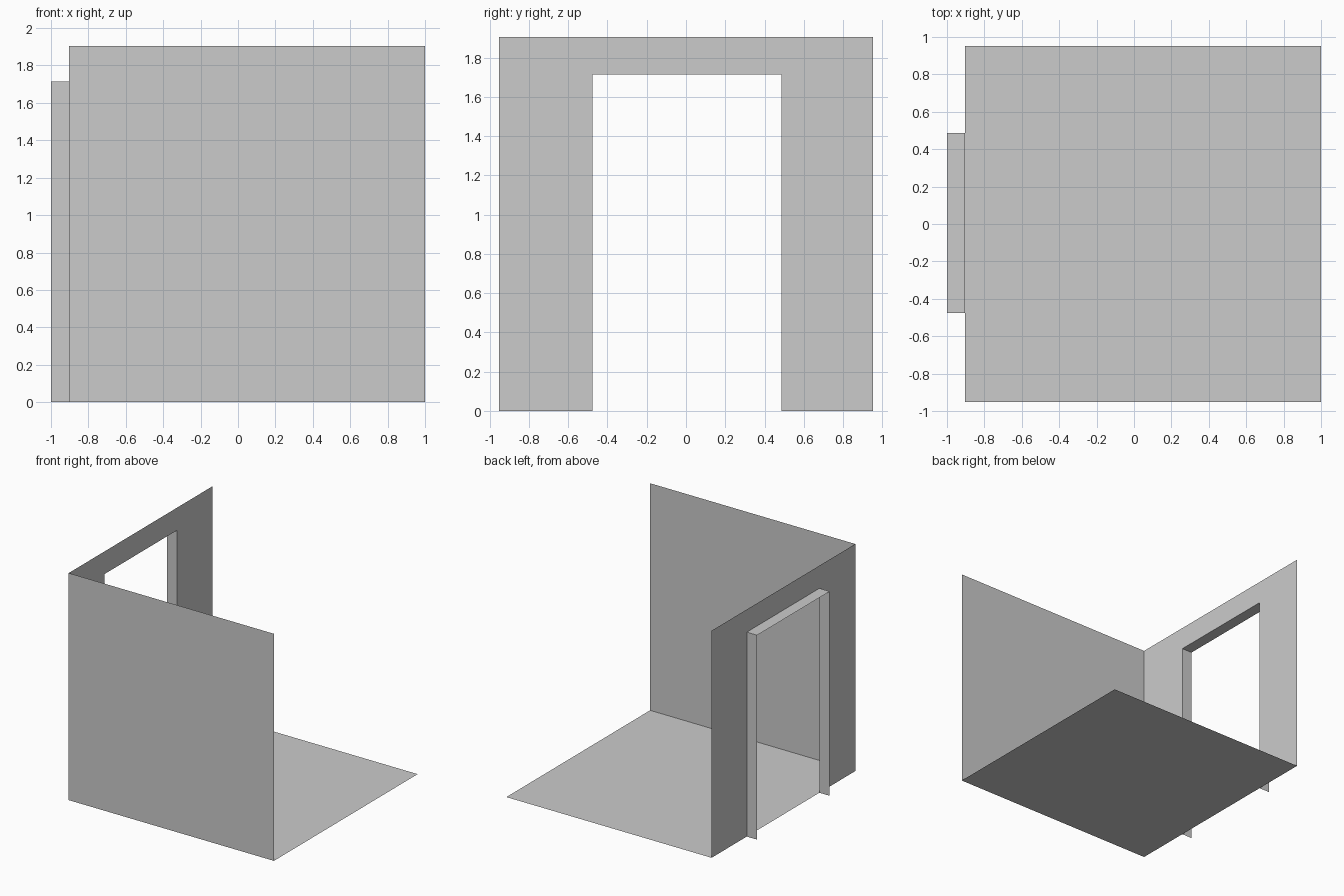
import bpy

if "Cube" in bpy.data.objects:
    bpy.data.objects.remove(bpy.data.objects["Cube"])

LEFT, RIGHT, HALF, TOP = -0.904, 1.0, 0.952, 1.904   # room shell
OUT = -1.0                                           # outer edge of door reveal
D0, D1, DTOP = -0.476, 0.486, 1.714                  # doorway


def sheet(name, verts, faces):
    mesh = bpy.data.meshes.new(name)
    mesh.from_pydata(verts, [], faces)
    mesh.update()
    obj = bpy.data.objects.new(name, mesh)
    bpy.context.collection.objects.link(obj)
    return obj


# Floor
sheet("floor", [(LEFT, -HALF, 0), (RIGHT, -HALF, 0), (RIGHT, HALF, 0), (LEFT, HALF, 0)],
      [(0, 1, 2, 3)])

# Solid front wall, facing into the room
sheet("front_wall", [(LEFT, -HALF, 0), (LEFT, -HALF, TOP), (RIGHT, -HALF, TOP), (RIGHT, -HALF, 0)],
      [(0, 1, 2, 3)])

# Side wall with doorway: two piers and a lintel as one outline
outline = [(-HALF, 0), (D0, 0), (D0, DTOP), (D1, DTOP), (D1, 0), (HALF, 0), (HALF, TOP), (-HALF, TOP)]
sheet("doorway_wall", [(LEFT, y, z) for y, z in outline], [tuple(range(len(outline)))])

# Door reveal: jambs and head swept outward from the opening
path = [(D0, 0), (D0, DTOP), (D1, DTOP), (D1, 0)]
verts = [(x, y, z) for y, z in path for x in (LEFT, OUT)]
sheet("door_reveal", verts, [(2 * i, 2 * i + 1, 2 * i + 3, 2 * i + 2) for i in range(3)])
